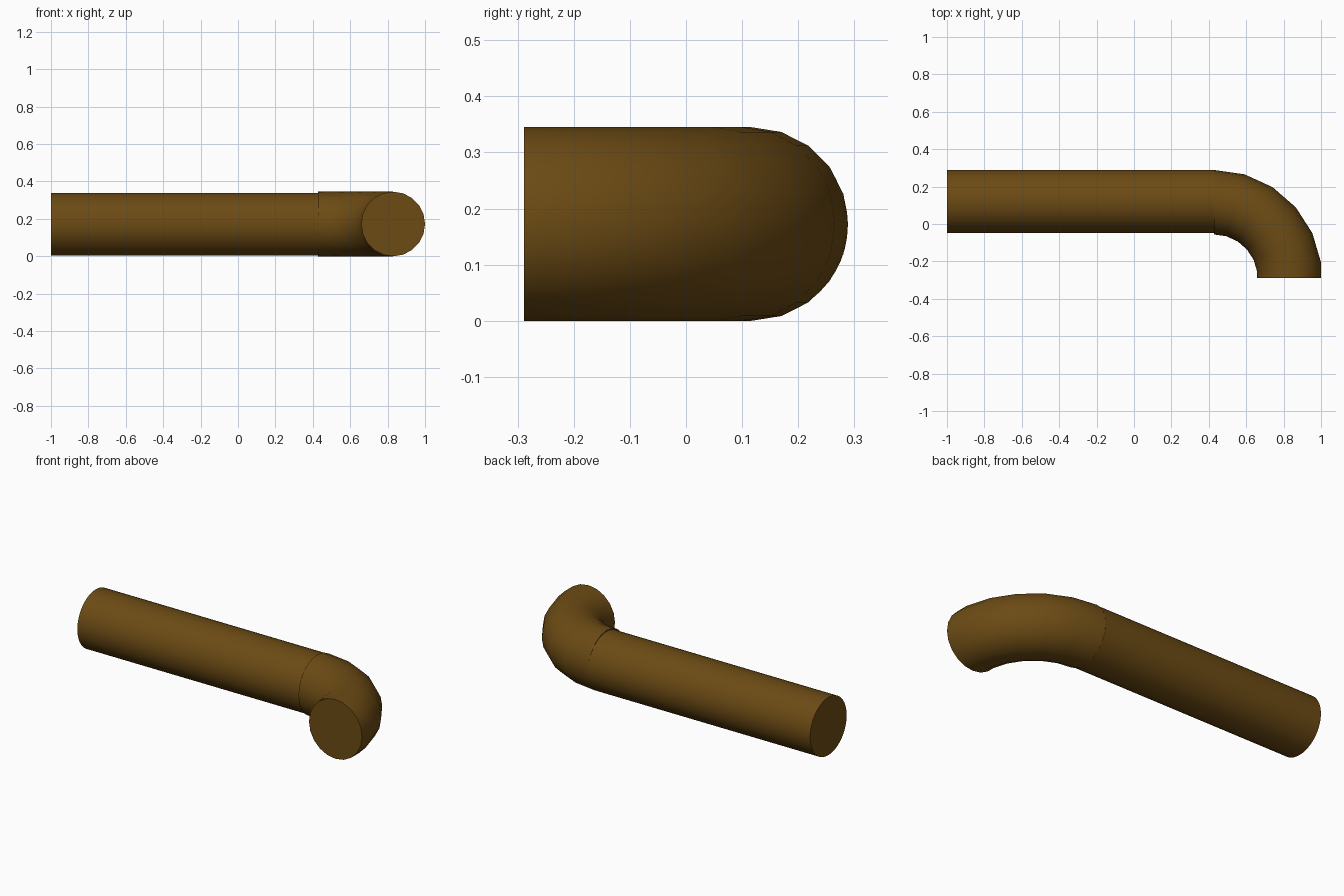
import bpy, bmesh
from math import sin, cos, tau, radians

if "Cube" in bpy.data.objects:
    bpy.data.objects.remove(bpy.data.objects["Cube"])

brown = bpy.data.materials.new("brown")
brown.diffuse_color = (0.15, 0.07, 0.007, 1)
brown.use_nodes = True
brown.node_tree.nodes["Principled BSDF"].inputs["Base Color"].default_value = brown.diffuse_color

CX, CY, CZ = 0.428, -0.289, 0.1725   # centre of the bend
BEND, R = 0.4055, 0.1725             # bend radius, elbow tube radius


def finish(name, bm):
    bmesh.ops.recalc_face_normals(bm, faces=bm.faces)
    me = bpy.data.meshes.new(name)
    bm.to_mesh(me)
    bm.free()
    me.materials.append(brown)
    ob = bpy.data.objects.new(name, me)
    bpy.context.collection.objects.link(ob)
    bpy.ops.object.select_all(action='DESELECT')
    ob.select_set(True)
    bpy.context.view_layer.objects.active = ob
    bpy.ops.object.shade_smooth_by_angle(angle=radians(35))


def tube(name, rings):
    """Closed tube lofted through rings of points."""
    bm = bmesh.new()
    loops = [[bm.verts.new(p) for p in ring] for ring in rings]
    n = len(loops[0])
    for a, b in zip(loops, loops[1:]):
        for i in range(n):
            j = (i + 1) % n
            bm.faces.new((a[i], a[j], b[j], b[i]))
    bm.faces.new(loops[0])
    bm.faces.new(loops[-1])
    finish(name, bm)


# Straight pipe along x
def pipe_ring(x, r=0.168, n=48):
    return [(x, 0.1205 + r * cos(tau * i / n), 0.171 + r * sin(tau * i / n))
            for i in range(n)]


tube("straight_pipe", [pipe_ring(-1.0), pipe_ring(CX + 0.002)])


# Quarter elbow: a 22-step ring cut off square at 90 degrees
def elbow_ring(a, cut=False, n=20):
    pts = []
    for i in range(n):
        d = BEND + R * cos(tau * i / n)
        pts.append((CX + d * sin(a), CY if cut else CY + d * cos(a),
                    CZ + R * sin(tau * i / n)))
    return pts


step = tau / 22
tube("elbow", [elbow_ring(k * step) for k in range(6)] + [elbow_ring(5 * step, True)])
